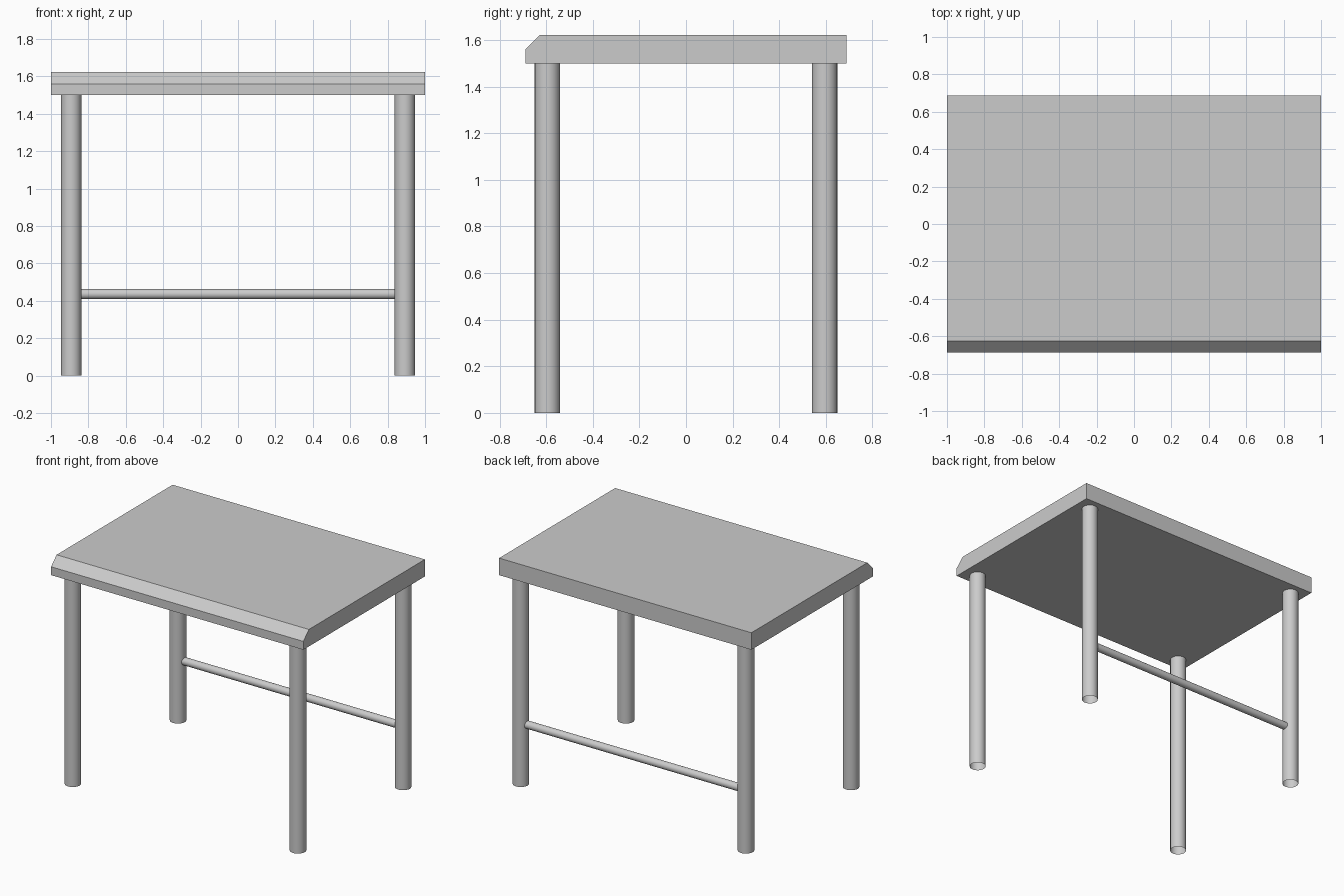
import bpy, bmesh, math

if "Cube" in bpy.data.objects:
    bpy.data.objects.remove(bpy.data.objects["Cube"])

LEG_X, LEG_Y, LEG_R, LEG_H = 0.892, 0.595, 0.054, 1.5


def mesh_object(name, bm):
    bmesh.ops.recalc_face_normals(bm, faces=bm.faces)
    mesh = bpy.data.meshes.new(name)
    bm.to_mesh(mesh)
    bm.free()
    obj = bpy.data.objects.new(name, mesh)
    bpy.context.collection.objects.link(obj)
    return obj


def tube(name, radius, length, location, rotation=(0, 0, 0)):
    # open-ended smooth round bar
    bpy.ops.mesh.primitive_cylinder_add(vertices=32, radius=radius, depth=length,
                                        end_fill_type='NOTHING',
                                        location=location, rotation=rotation)
    obj = bpy.context.object
    obj.name = name
    bpy.ops.object.shade_smooth_by_angle(angle=math.radians(30))
    return obj


# table top: side profile (y, z) with a bevelled front edge, extruded along x
profile = [(-0.688, 1.5), (0.688, 1.5), (0.688, 1.622), (-0.626, 1.622), (-0.688, 1.56)]
bm = bmesh.new()
side = bm.faces.new([bm.verts.new((-1, y, z)) for y, z in profile])
ext = bmesh.ops.extrude_face_region(bm, geom=[side], use_keep_orig=True)
bmesh.ops.translate(bm, vec=(2, 0, 0),
                    verts=[v for v in ext["geom"] if isinstance(v, bmesh.types.BMVert)])
mesh_object("table_top", bm)

# four legs
for y, row in ((-LEG_Y, "front"), (LEG_Y, "back")):
    for x, side_name in ((-LEG_X, "left"), (LEG_X, "right")):
        tube(f"{row}_{side_name}_leg", LEG_R, LEG_H, (x, y, LEG_H / 2))

# stretcher bar between the back legs
tube("back_stretcher", 0.027, 2 * (LEG_X - LEG_R + 0.01), (0, LEG_Y, 0.436),
     (0, math.pi / 2, 0))
